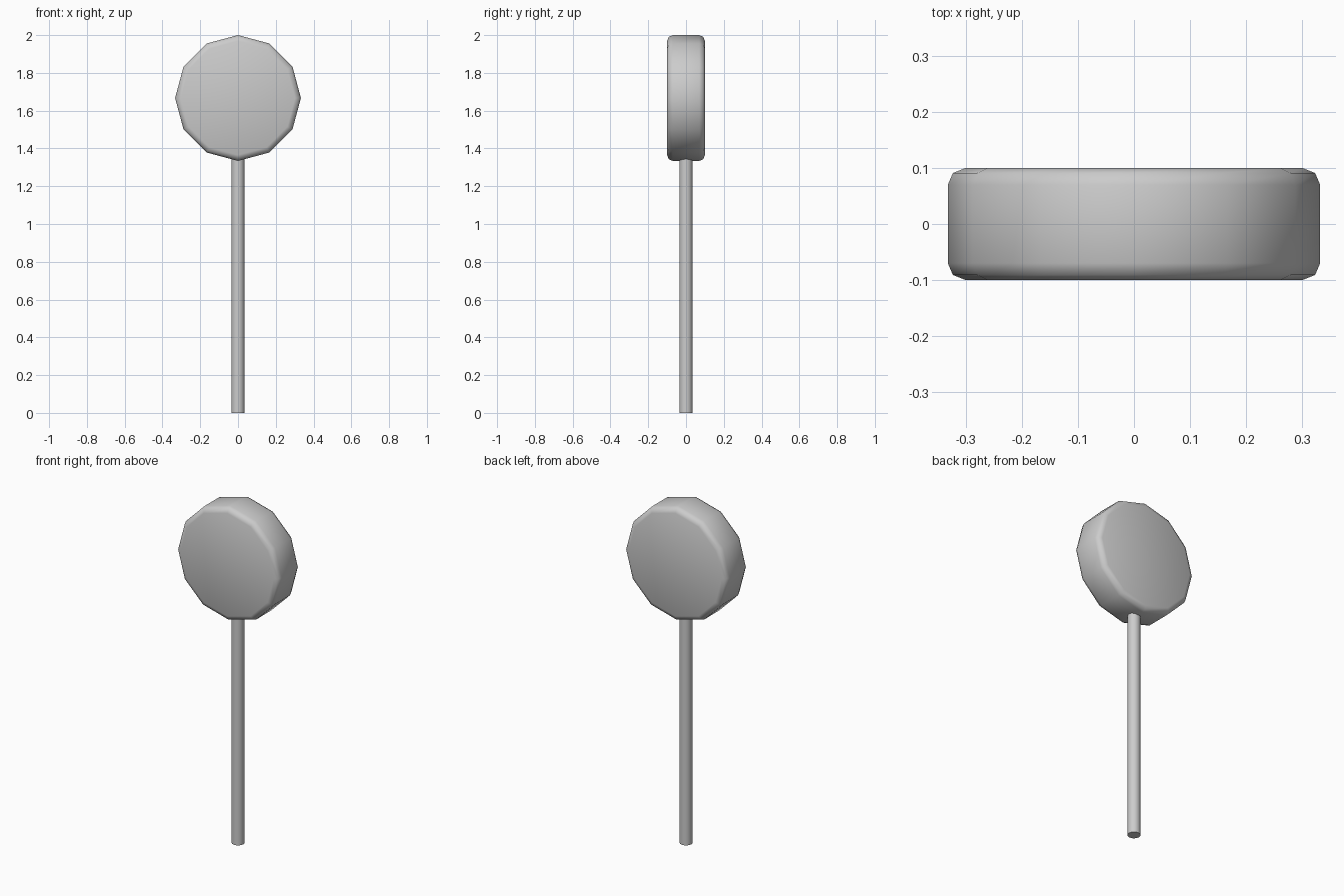
import bpy, math

if "Cube" in bpy.data.objects:
    bpy.data.objects.remove(bpy.data.objects["Cube"])

def cylinder(name, sides, radius, depth, loc, rot=(0, 0, 0)):
    bpy.ops.mesh.primitive_cylinder_add(vertices=sides, radius=radius, depth=depth,
                                        location=loc, rotation=rot)
    ob = bpy.context.object
    ob.name = name
    return ob

# Candy head: twelve-sided disc facing front, with rounded rims
head = cylinder("candy_head", 12, 0.333, 0.2, (0, 0, 1.667), (math.pi / 2, 0, 0))
bevel = head.modifiers.new("rim", 'BEVEL')
bevel.width = 0.03
bevel.segments = 2
bevel.limit_method = 'ANGLE'
bevel.angle_limit = math.radians(60)
bpy.ops.object.modifier_apply(modifier=bevel.name)
bpy.ops.object.shade_smooth_by_angle(angle=math.radians(50))

# Stick: slim rod running up into the head
stick = cylinder("stick", 12, 0.035, 1.36, (0, 0, 0.68))
bpy.ops.object.shade_smooth_by_angle(angle=math.radians(40))
